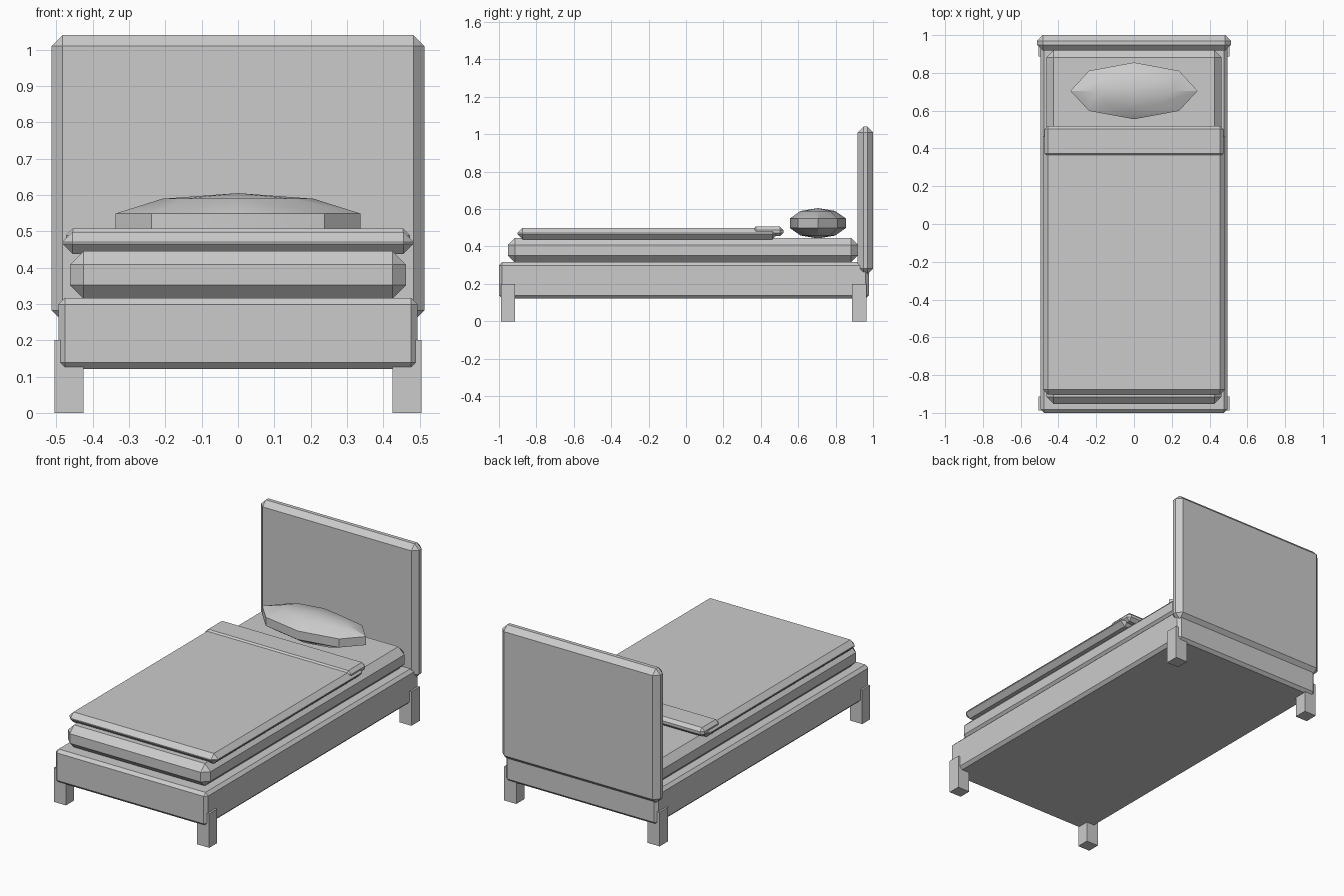
import bpy
import math

default = bpy.data.objects.get("Cube")
if default:
    bpy.data.objects.remove(default, do_unlink=True)

# Single plain grey for the whole bed
grey = bpy.data.materials.new("plain_grey")
grey.use_nodes = True
colour = (0.6, 0.6, 0.6, 1)
grey.diffuse_color = colour
grey.node_tree.nodes["Principled BSDF"].inputs["Base Color"].default_value = colour


def box(name, x, y, z, bevel=0):
    """Box spanning the (low, high) ranges, with chamfered edges."""
    ranges = (x, y, z)
    bpy.ops.mesh.primitive_cube_add(size=1, location=[(a + b) / 2 for a, b in ranges])
    part = bpy.context.object
    part.name = name
    part.scale = [b - a for a, b in ranges]
    bpy.ops.object.transform_apply(location=False, rotation=False, scale=True)
    part.data.materials.append(grey)
    if bevel:
        chamfer = part.modifiers.new("chamfer", "BEVEL")
        chamfer.width = bevel
        chamfer.segments = 1
    return part


def centred(half):
    return (-half, half)


# Frame, headboard and mattress
box("bed_frame", centred(0.494), (-1.0, 0.978), (0.121, 0.316), 0.017)
box("headboard", centred(0.513), (0.918, 1.0), (0.252, 1.04), 0.03)
box("mattress", centred(0.463), (-0.953, 0.92), (0.314, 0.446), 0.038)

# Blanket with its turned-down fold
box("blanket", centred(0.483), (-0.902, 0.49), (0.438, 0.498), 0.027)
box("blanket_fold", centred(0.473), (0.356, 0.52), (0.455, 0.507), 0.018)

# Four square legs
for end, y in (("front", (-0.988, -0.914)), ("back", (0.888, 0.966))):
    box(end + "_left_leg", (0.426, 0.505), y, (0, 0.2))
    box(end + "_right_leg", (-0.505, -0.426), y, (0, 0.2))

# Faceted pillow
bpy.ops.mesh.primitive_uv_sphere_add(segments=8, ring_count=5, radius=1,
                                     location=(0, 0.705, 0.524))
pillow = bpy.context.object
pillow.name = "pillow"
pillow.scale = (0.354, 0.158, 0.081)
bpy.ops.object.transform_apply(location=False, rotation=False, scale=True)
pillow.data.materials.append(grey)
bpy.ops.object.shade_smooth_by_angle(angle=math.radians(30))
